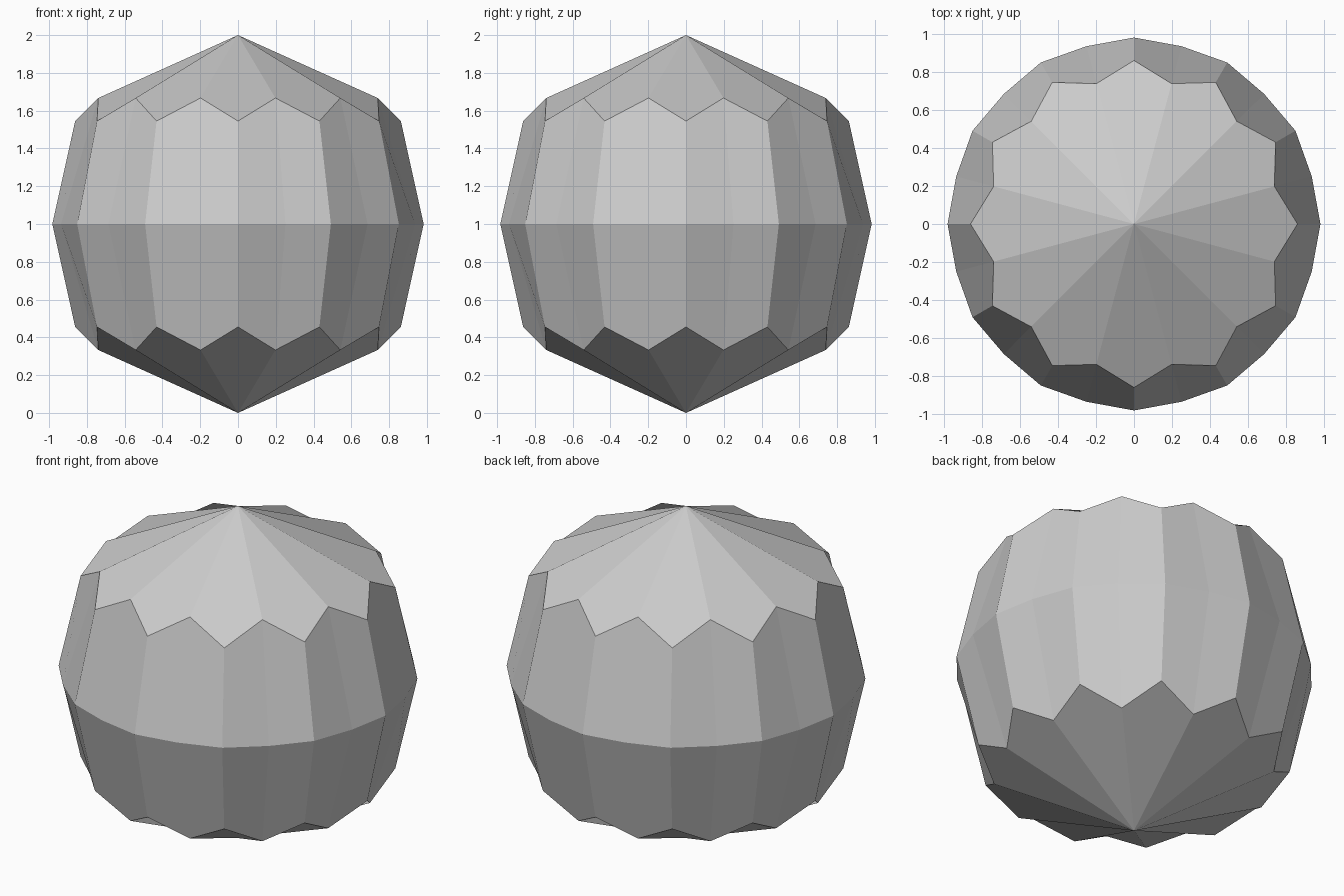
import bpy, bmesh, math

if "Cube" in bpy.data.objects:
    bpy.data.objects.remove(bpy.data.objects["Cube"])

grey = bpy.data.materials.new("light_grey")
grey.diffuse_color = (0.6, 0.6, 0.6, 1)
grey.use_nodes = True
grey.node_tree.nodes["Principled BSDF"].inputs["Base Color"].default_value = grey.diffuse_color

N = 24                       # sides around the waist
bm = bmesh.new()


def ring(points):
    """Ring of verts alternating between two (radius, z) pairs."""
    verts = []
    for i in range(N):
        r, z = points[i % 2]
        a = 2 * math.pi * i / N
        verts.append(bm.verts.new((r * math.cos(a), r * math.sin(a), z)))
    return verts


# Zigzag rims and the waist between them
upper = ring([(0.862, 1.545), (0.766, 1.667)])
waist = ring([(0.983, 1.0), (0.97, 1.0)])
lower = ring([(0.862, 0.455), (0.766, 0.333)])
top = bm.verts.new((0, 0, 2))
bottom = bm.verts.new((0, 0, 0))

# Side walls
for i in range(N):
    j = (i + 1) % N
    for a, b in ((upper, waist), (waist, lower)):
        bm.faces.new((a[i], b[i], b[j], a[j]))

# Kite-shaped caps meeting at the two tips
for i in range(0, N, 2):
    p, n = (i - 1) % N, i + 1
    bm.faces.new((top, upper[p], upper[i], upper[n]))
    bm.faces.new((bottom, lower[n], lower[i], lower[p]))

mesh = bpy.data.meshes.new("faceted_ball")
bm.to_mesh(mesh)
bm.free()
mesh.materials.append(grey)
bpy.context.collection.objects.link(bpy.data.objects.new("faceted_ball", mesh))
